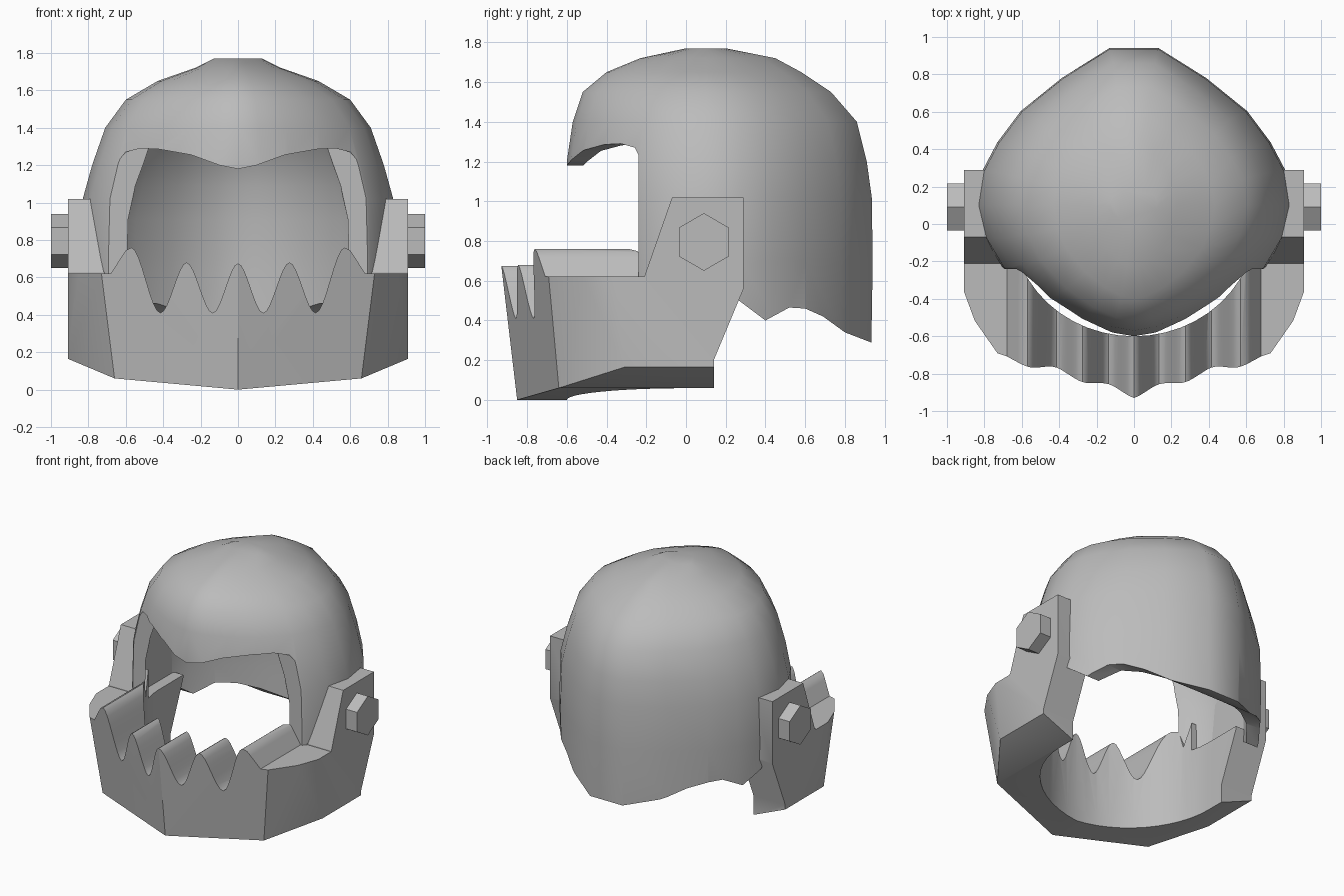
import bpy, bmesh, math
from mathutils import Matrix

cube = bpy.data.objects.get("Cube")
if cube:
    bpy.data.objects.remove(cube, do_unlink=True)

steel = bpy.data.materials.new("grey_steel")
steel.use_nodes = True
GREY = (0.5, 0.5, 0.5, 1)
steel.diffuse_color = GREY
steel.node_tree.nodes["Principled BSDF"].inputs["Base Color"].default_value = GREY


def finish(bm, name):
    bmesh.ops.recalc_face_normals(bm, faces=bm.faces)
    mesh = bpy.data.meshes.new(name)
    bm.to_mesh(mesh)
    bm.free()
    mesh.materials.append(steel)
    obj = bpy.data.objects.new(name, mesh)
    bpy.context.collection.objects.link(obj)
    return obj


def loft(name, rings):
    """Closed solid through rings with equal point counts."""
    bm = bmesh.new()
    loops = [[bm.verts.new(p) for p in ring] for ring in rings]
    n = len(loops[0])
    for a, b in zip(loops, loops[1:]):
        for i in range(n):
            j = (i + 1) % n
            bm.faces.new((a[i], a[j], b[j], b[i]))
    bm.faces.new(loops[0])
    bm.faces.new(loops[-1])
    return finish(bm, name)


def prism(name, axis, outline, lo, hi):
    """Extrude a 2D outline along x, y or z."""
    def place(p, d):
        return {"x": (d, *p), "y": (p[0], d, p[1]), "z": (*p, d)}[axis]
    return loft(name, [[place(p, d) for p in outline] for d in (lo, hi)])


def boolean(obj, cutter, operation="DIFFERENCE"):
    mod = obj.modifiers.new("cut", "BOOLEAN")
    mod.operation, mod.solver, mod.object = operation, "EXACT", cutter
    bpy.context.view_layer.objects.active = obj
    bpy.ops.object.modifier_apply(modifier=mod.name)
    bpy.data.objects.remove(cutter, do_unlink=True)


def smooth(obj, angle):
    bpy.ops.object.select_all(action="DESELECT")
    obj.select_set(True)
    bpy.context.view_layer.objects.active = obj
    bpy.ops.object.shade_smooth_by_angle(angle=math.radians(angle))


def mirrored(half):
    """Complete a half outline that starts and ends off or on the centre line."""
    return half + [(-x, v) for x, v in reversed(half) if x > 0]


# Dome plan, normalised around its widest line
MID = 0.1
PLAN = mirrored([(0.157, 1), (0.46, 0.81), (0.72, 0.6), (0.87, 0.4), (0.965, 0.22), (1, 0),
                 (0.95, -0.25), (0.84, -0.47), (0.6, -0.72), (0.36, -0.88), (0.157, -0.97), (0, -1)])
# Height, half width, front y, back y
LEVELS = [(0.1, 0.83, -0.6, 0.93), (0.7, 0.84, -0.6, 0.94), (1.02, 0.83, -0.6, 0.935),
          (1.2, 0.78, -0.6, 0.91), (1.4, 0.71, -0.57, 0.86), (1.55, 0.6, -0.52, 0.73),
          (1.65, 0.43, -0.4, 0.58), (1.72, 0.23, -0.23, 0.45), (1.77, 0.13, 0, 0.2)]


def dome(name, side=0, front=0, back=0, drop=0):
    rings = []
    for z, w, yf, yb in LEVELS:
        w, yf, yb = max(w - side, 0.08), min(yf + front, 0.02), max(yb - back, 0.18)
        rings.append([(u * w, MID + v * ((yb - MID) if v > 0 else (MID - yf)), z - drop)
                      for u, v in PLAN])
    return loft(name, rings)


# Helmet shell: hollow, face opening, shaped lower edge
helmet = dome("helmet_shell")
boolean(helmet, dome("inside", 0.07, 0.07, 0.15, 0.11))
brow = mirrored([(0.75, 0), (0.72, 0.85), (0.7, 1.05), (0.67, 1.19), (0.6, 1.27), (0.52, 1.29),
                 (0.42, 1.285), (0.25, 1.255), (0.1, 1.2), (0, 1.18)])
boolean(helmet, prism("face_opening", "y", brow, -1.5, -0.24))
hem = [(-1.5, 0.55), (0.2, 0.55), (0.4, 0.4), (0.52, 0.465), (0.6, 0.46), (0.69, 0.42),
       (0.8, 0.34), (0.93, 0.29), (1.5, 0.29), (1.5, -0.5), (-1.5, -0.5)]
boolean(helmet, prism("hem", "x", hem, -1.5, 1.5))
smooth(helmet, 35)

# Jaw guard block
bm = bmesh.new()
half = [(0, -0.85, 0), (0.66, -0.64, 0.06), (0.91, -0.31, 0.165), (0.91, 0.4, 0.165),
        (0.66, 0.4, 0.06), (0, -0.58, 0),
        (0, -0.98, 1.1), (0.79, -0.735, 1.1), (0.91, -0.41, 1.1), (0.91, 0.4, 1.1)]
for x, y, z in half:
    for s in ((1, -1) if x else (1,)):
        bm.verts.new((s * x, y, z))
hull = bmesh.ops.convex_hull(bm, input=bm.verts)
bmesh.ops.delete(bm, geom=[v for v in hull["geom_interior"] if v.is_valid], context="VERTS")
bmesh.ops.dissolve_limit(bm, angle_limit=0.01, verts=bm.verts, edges=bm.edges)
jaw = finish(bm, "jaw_guard")

# Side outline with hinge arms
arm = [(-1.3, -0.2), (-1.3, 0.78), (-0.25, 0.78), (-0.21, 0.62), (-0.07, 1.02), (0.29, 1.02),
       (0.29, 0.56), (0.14, 0.2), (0.14, -0.2)]
boolean(jaw, prism("arm_outline", "x", arm, -1.3, 1.3), "INTERSECT")

# Rounded inside and room for the shell
bowl = [(0.65 * math.cos(a), -0.6 * math.sin(a)) for a in (math.pi * i / 24 for i in range(25))]
boolean(jaw, prism("bowl", "z", [(0.65, 0.8)] + bowl + [(-0.65, 0.8)], -0.5, 1.5))
boolean(jaw, prism("shell_room", "z", [(-0.73, -0.15), (0.73, -0.15), (0.73, 1), (-0.73, 1)], 0.58, 1.5))

# Rounded teeth along the upper edge
keys = [(0, 0.675), (0.135, 0.41), (0.275, 0.68), (0.415, 0.41), (0.57, 0.76)]
teeth = []
for (x0, z0), (x1, z1) in zip(keys, keys[1:]):
    for i in range(8):
        t = i / 8
        teeth.append((x0 + (x1 - x0) * t, z0 + (z1 - z0) * t * t * (3 - 2 * t)))
teeth += [(0.57, 0.76), (0.6, 0.745), (0.62, 0.715), (0.68, 0.62), (1.3, 0.62), (1.3, 1.5)]
teeth = mirrored(teeth[::-1])
boolean(jaw, prism("tooth_gaps", "y", teeth, -1.4, -0.212))
smooth(jaw, 30)

# Hexagonal hinge bolts
for side, s in (("left", 1), ("right", -1)):
    bm = bmesh.new()
    turn = Matrix.Translation((s * 0.925, 0.09, 0.795)) @ Matrix.Rotation(math.pi / 2, 4, "Y")
    bmesh.ops.create_cone(bm, cap_ends=True, segments=6, radius1=0.145, radius2=0.145, depth=0.15, matrix=turn)
    bolt = finish(bm, side + "_hinge_bolt")
    ys = [v.co.y for v in bolt.data.vertices]
    if max(ys) - min(ys) > 0.27:
        for v in bolt.data.vertices:
            v.co = Matrix.Translation((0, 0.09, 0.795)) @ Matrix.Rotation(math.pi / 6, 4, "X") @ (
                Matrix.Translation((0, -0.09, -0.795)) @ v.co)
